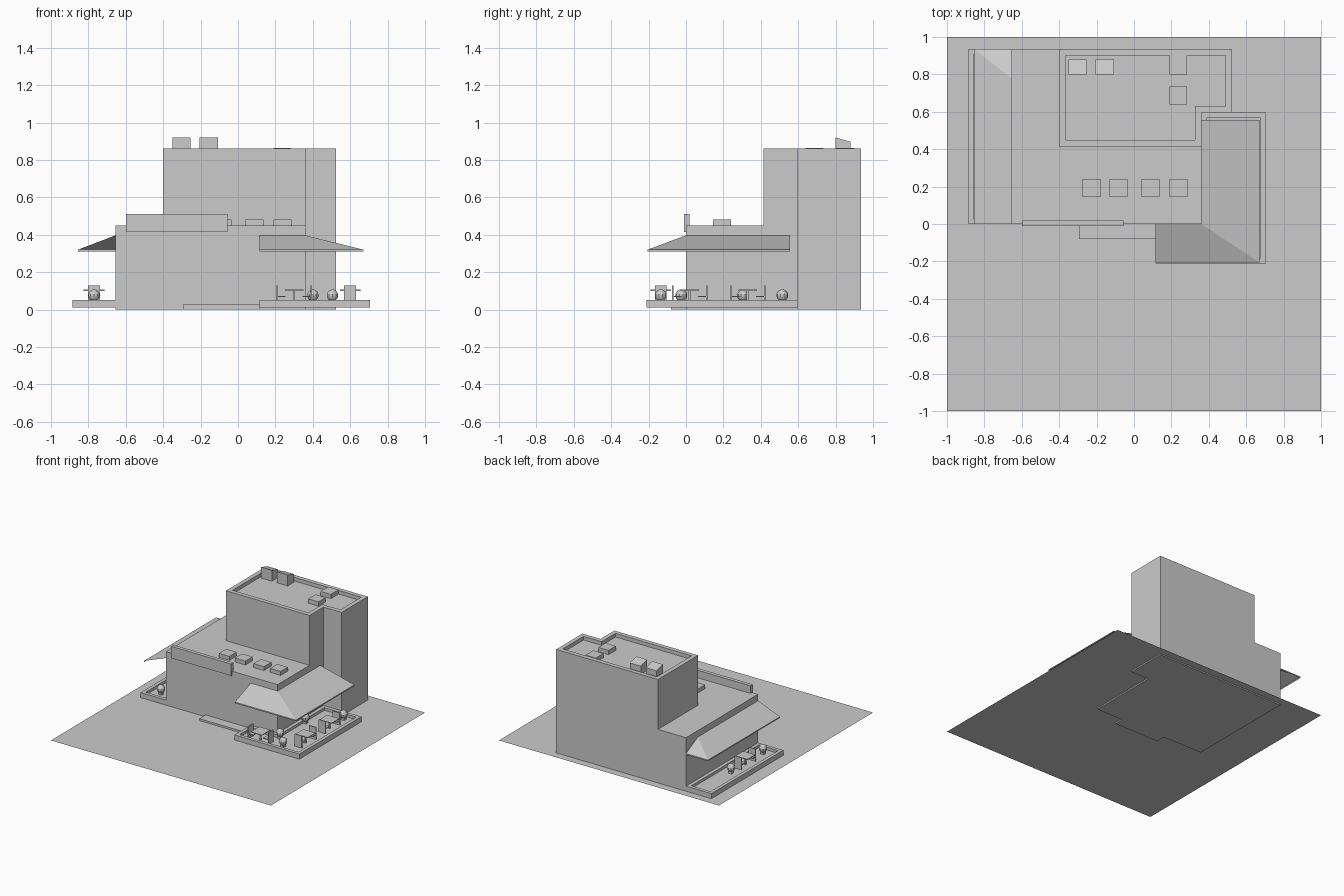
import bpy, bmesh
from mathutils import Vector

cube = bpy.data.objects.get("Cube")
if cube:
    bpy.data.objects.remove(cube, do_unlink=True)

grey = bpy.data.materials.new("plain grey")
grey.use_nodes = True
grey.diffuse_color = (0.6, 0.6, 0.6, 1)
grey.node_tree.nodes["Principled BSDF"].inputs["Base Color"].default_value = (0.6, 0.6, 0.6, 1)


def finish(name, bm, recalc=True):
    if recalc:
        bmesh.ops.recalc_face_normals(bm, faces=bm.faces)
    mesh = bpy.data.meshes.new(name)
    bm.to_mesh(mesh)
    bm.free()
    mesh.materials.append(grey)
    obj = bpy.data.objects.new(name, mesh)
    bpy.context.collection.objects.link(obj)
    return obj


def ring(bm, pts, z):
    return [bm.verts.new((x, y, z)) for x, y in pts]


def bridge(bm, a, b):
    for i in range(len(a)):
        j = (i + 1) % len(a)
        bm.faces.new((a[i], a[j], b[j], b[i]))


def prism(name, pts, z0, z1):
    bm = bmesh.new()
    low, high = ring(bm, pts, z0), ring(bm, pts, z1)
    bridge(bm, low, high)
    bm.faces.new(low)
    bm.faces.new(high)
    return finish(name, bm)


def rect(x0, x1, y0, y1):
    return [(x0, y0), (x1, y0), (x1, y1), (x0, y1)]


def box(name, x0, x1, y0, y1, z0, z1):
    return prism(name, rect(x0, x1, y0, y1), z0, z1)


def inset(pts, d):
    # Inward offset of a counter-clockwise right-angled outline
    out = []
    for i, p in enumerate(pts):
        p = Vector(p)
        a = (p - Vector(pts[i - 1])).normalized()
        b = (Vector(pts[(i + 1) % len(pts)]) - p).normalized()
        out.append((p.x - (a.y + b.y) * d, p.y + (a.x + b.x) * d))
    return out


def tray(name, pts, z0, z1, floor, rim):
    # Block with a raised rim around a sunken top
    bm = bmesh.new()
    inner = inset(pts, rim)
    rings = [ring(bm, pts, z0), ring(bm, pts, z1), ring(bm, inner, z1), ring(bm, inner, floor)]
    for a, b in zip(rings, rings[1:]):
        bridge(bm, a, b)
    bm.faces.new(rings[0])
    bm.faces.new(rings[-1])
    return finish(name, bm)


def awning(name, eave, ridge):
    # Sloping sheet from a wall ridge to an eave with a thin fascia
    bm = bmesh.new()
    top = ring(bm, ridge, 0.397)
    edge = ring(bm, eave, 0.32)
    lip = ring(bm, eave, 0.31)
    for i in range(len(eave) - 1):
        bm.faces.new((lip[i], lip[i + 1], edge[i + 1], edge[i]))
        if ridge[i] == ridge[i + 1]:
            bm.faces.new((edge[i], edge[i + 1], top[i]))
        else:
            bm.faces.new((edge[i], edge[i + 1], top[i + 1], top[i]))
    bmesh.ops.remove_doubles(bm, verts=bm.verts, dist=0.0001)
    return finish(name, bm, False)


# Ground sheet
bm = bmesh.new()
bm.faces.new(ring(bm, rect(-1, 1, -1, 1), 0.01))
finish("ground_sheet", bm, False)

# Low building and tower with parapet
prism("low_building", [(-0.655, 0), (0.36, 0), (0.36, 0.415), (-0.4, 0.415),
                       (-0.4, 0.935), (-0.655, 0.935)], 0, 0.45)
tray("tower", [(-0.4, 0.415), (0.36, 0.415), (0.36, 0.595), (0.525, 0.595),
               (0.525, 0.935), (-0.4, 0.935)], 0, 0.86, 0.83, 0.035)

# Sign board and entrance step
box("sign_board", -0.6, -0.055, -0.01, 0.02, 0.415, 0.512)
box("entrance_step", -0.295, 0.115, -0.08, 0, 0, 0.026)

# Roof units
for i, x in enumerate((-0.275, -0.13, 0.04, 0.19)):
    box(f"low_roof_unit_{i + 1}", x, x + 0.095, 0.145, 0.24, 0.45, 0.482)
for i, (y, end) in enumerate(((0.64, 0.735), (0.8, 0.9))):
    box(f"flat_tower_unit_{i + 1}", 0.19, 0.283, y, end, 0.83, 0.865)
for i, x in enumerate((-0.35, -0.205)):
    unit = box(f"sloped_tower_unit_{i + 1}", x, x + 0.097, 0.8, 0.88, 0.83, 0.92)
    for v in unit.data.vertices:
        if v.co.z > 0.9 and v.co.y > 0.85:
            v.co.z = 0.897

# Terraces
tray("left_terrace", [(0.115, -0.21), (0.705, -0.21), (0.705, 0.595), (0.36, 0.595),
                      (0.36, 0), (0.115, 0)], 0.01, 0.052, 0.03, 0.028)
tray("right_terrace", rect(-0.885, -0.655, 0, 0.935), 0.01, 0.052, 0.03, 0.028)

# Awnings
awning("left_awning", [(0.115, -0.205), (0.67, -0.205), (0.67, 0.555)],
       [(0.115, 0), (0.36, 0), (0.36, 0.555)])
awning("right_awning", [(-0.655, 0.935), (-0.855, 0.935), (-0.855, 0)],
       [(-0.655, 0.78), (-0.655, 0.78), (-0.655, 0)])


# Terrace furniture
def dining_set(name, x, y, along_x):
    def part(label, u0, u1, w, z0, z1):
        if along_x:
            box(f"{name}_{label}", x + u0, x + u1, y - w, y + w, z0, z1)
        else:
            box(f"{name}_{label}", x - w, x + w, y + u0, y + u1, z0, z1)
    part("table_top", -0.05, 0.05, 0.055, 0.1, 0.106)
    part("table_leg", -0.006, 0.006, 0.006, 0.03, 0.1)
    for label, s in (("first", -1), ("second", 1)):
        back = sorted((s * 0.088, s * 0.096))
        seat = sorted((s * 0.045, s * 0.088))
        part(label + "_chair_back", *back, 0.032, 0.03, 0.13)
        part(label + "_chair_seat", *seat, 0.032, 0.066, 0.073)


dining_set("front_set", 0.3, -0.135, True)
dining_set("side_set", 0.6, 0.02, False)
dining_set("rear_set", 0.6, 0.33, False)
dining_set("right_set", -0.77, 0.33, False)

# Round shrubs
for i, (x, y) in enumerate(((0.4, 0.025 - 0.05), (0.505, -0.135), (0.4, 0.305),
                            (0.6, 0.515), (-0.77, 0.515), (-0.77, 0.1))):
    bm = bmesh.new()
    bmesh.ops.create_uvsphere(bm, u_segments=10, v_segments=7, radius=0.032)
    bmesh.ops.translate(bm, verts=bm.verts, vec=(x, y, 0.076))
    finish(f"shrub_{i + 1}", bm)
    box(f"shrub_pot_{i + 1}", x - 0.014, x + 0.014, y - 0.014, y + 0.014, 0.03, 0.055)
